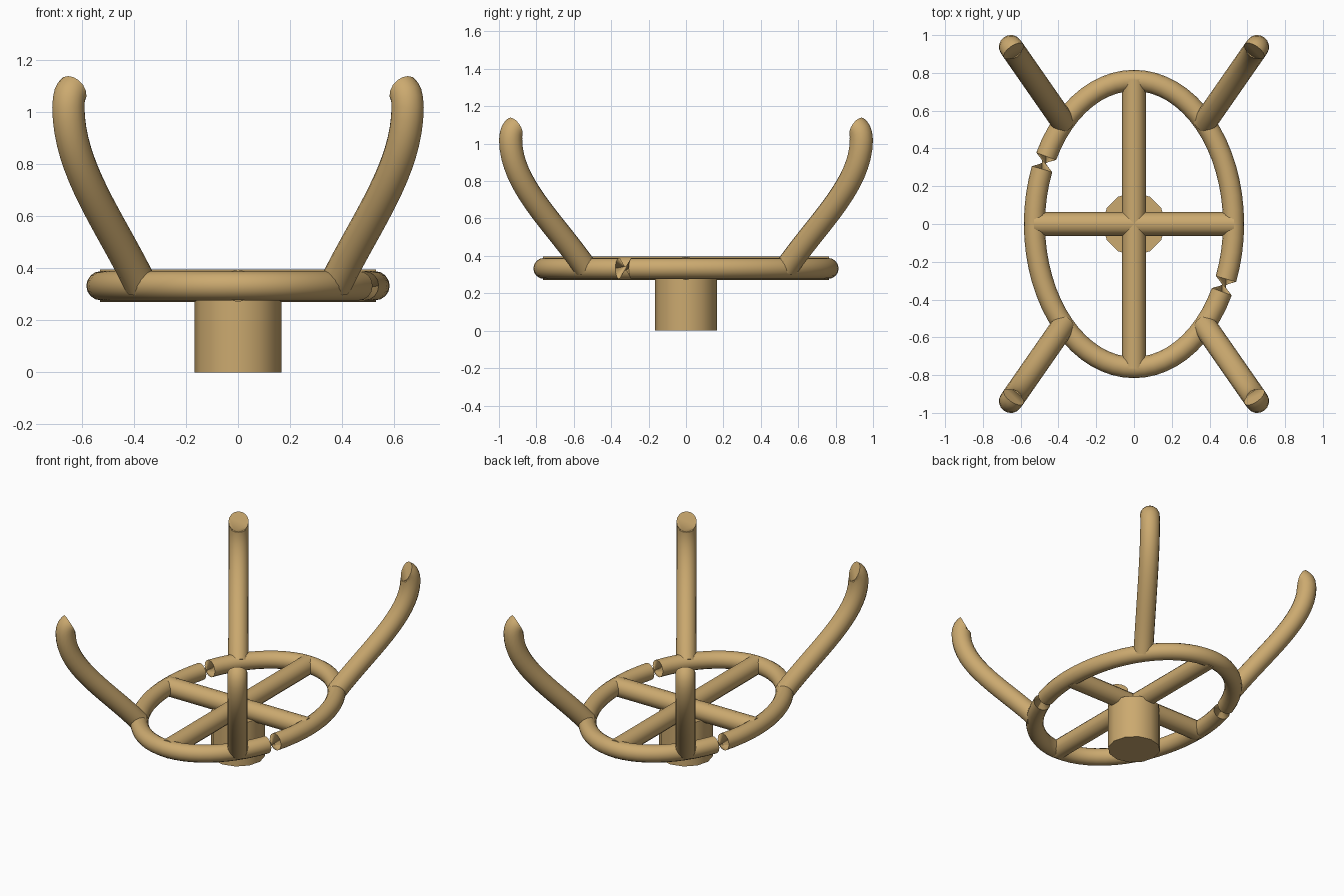
import bpy, bmesh, math
from mathutils import Vector

if "Cube" in bpy.data.objects:
    bpy.data.objects.remove(bpy.data.objects["Cube"])

wood = bpy.data.materials.new("tan")
wood.diffuse_color = (0.60, 0.40, 0.16, 1)
wood.use_nodes = True
wood.node_tree.nodes["Principled BSDF"].inputs["Base Color"].default_value = wood.diffuse_color


def finish(name, bm, angle=40):
    bmesh.ops.recalc_face_normals(bm, faces=bm.faces)
    me = bpy.data.meshes.new(name)
    bm.to_mesh(me)
    bm.free()
    ob = bpy.data.objects.new(name, me)
    bpy.context.collection.objects.link(ob)
    me.materials.append(wood)
    bpy.ops.object.select_all(action='DESELECT')
    ob.select_set(True)
    bpy.context.view_layer.objects.active = ob
    bpy.ops.object.shade_smooth_by_angle(angle=math.radians(angle))
    return ob


def sweep(name, stations, r, sides=16, closed=False, angle=40):
    """stations: (centre, side axis, up axis) of each circular section"""
    bm = bmesh.new()
    rings = []
    for c, u, v in stations:
        rings.append([bm.verts.new(c + r * (math.cos(a) * u + math.sin(a) * v))
                      for a in (2 * math.pi * j / sides for j in range(sides))])
    pairs = list(zip(rings, rings[1:]))
    if closed:
        pairs.append((rings[-1], rings[0]))
    else:
        bm.faces.new(rings[0])
        bm.faces.new(rings[-1])
    for a, b in pairs:
        for j in range(sides):
            k = (j + 1) % sides
            bm.faces.new((a[j], a[k], b[k], b[j]))
    return finish(name, bm, angle)


X, Y, Z = Vector((1, 0, 0)), Vector((0, 1, 0)), Vector((0, 0, 1))
A, B, MID = 0.527, 0.76, 0.333

# Hub: twelve-sided post
sweep("hub", [(Z * 0, X, Y), (Z * 0.30, X, Y)], 0.167, 12)

# Crossed spokes
for name, d, side, half in (("spoke_across", X, Y, 0.53), ("spoke_along", Y, X, 0.765)):
    sweep(name, [(Z * MID - d * half, side, Z), (Z * MID + d * half, side, Z)], 0.0625, 12)

# Oval ring: section turns half over at two places, giving the pinched joints
N = 64
stations = []
for k in range(N):
    t = 2 * math.pi * k / N
    c = Vector((A * math.cos(t), B * math.sin(t), MID))
    out = Vector((B * math.cos(t), A * math.sin(t), 0)).normalized()
    s = -1 if 28 <= k <= 59 else 1
    stations.append((c, out * s, Z * s))
sweep("oval_ring", stations, 0.056, 16, closed=True, angle=60)

# Arm path in its radial plane: bezier rise, then a tight inward curl
P = [Vector(p) for p in ((0.655, 0.337), (0.855, 0.575), (1.14, 0.78), (1.142, 1.02))]
path = []
for i in range(17):
    t = i / 16
    q = 1 - t
    pos = q**3 * P[0] + 3 * q * q * t * P[1] + 3 * q * t * t * P[2] + t**3 * P[3]
    tan = q * q * (P[1] - P[0]) + 2 * q * t * (P[2] - P[1]) + t * t * (P[3] - P[2])
    path.append((pos, tan.normalized()))
for pos, deg in (((1.139, 1.045), 108), ((1.134, 1.062), 126), ((1.125, 1.075), 142), ((1.115, 1.083), 153)):
    a = math.radians(deg)
    path.append((Vector(pos), Vector((math.cos(a), math.sin(a)))))

# Four curved arms
for sx, xn in ((-1, "left"), (1, "right")):
    for sy, yn in ((-1, "front"), (1, "back")):
        rad = Vector((0.571 * sx, 0.821 * sy, 0))
        side = rad.cross(Z)
        sweep(f"{yn}_{xn}_arm",
              [(rad * p.x + Z * p.y, side, rad * t.y - Z * t.x) for p, t in path],
              0.063, 16)
